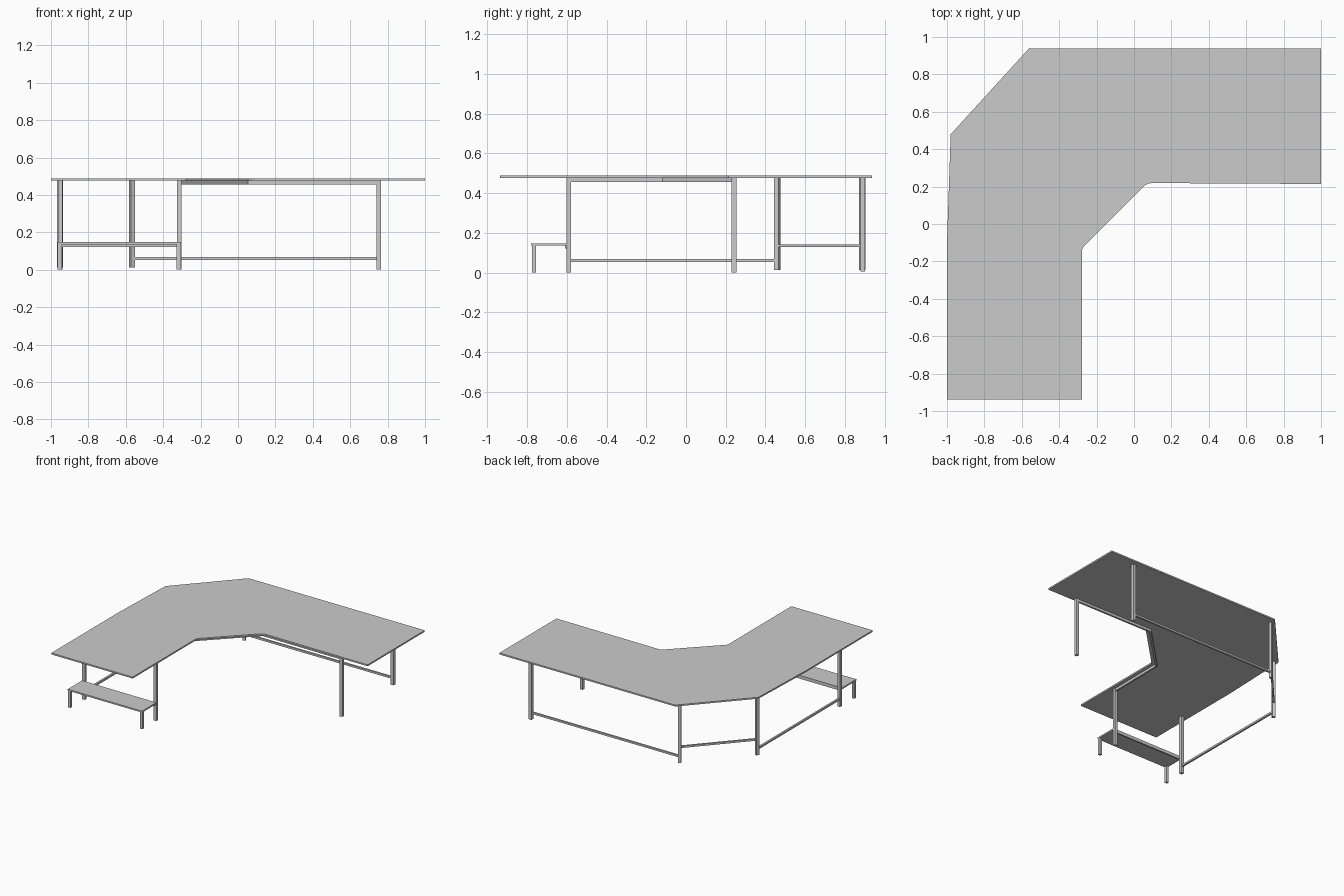
import bpy, bmesh, math
from mathutils import Vector

if "Cube" in bpy.data.objects:
    bpy.data.objects.remove(bpy.data.objects["Cube"])


def prism(name, pts, z0, z1):
    bm = bmesh.new()
    face = bm.faces.new([bm.verts.new((x, y, z0)) for x, y in pts])
    ext = bmesh.ops.extrude_face_region(bm, geom=[face])
    bmesh.ops.translate(bm, vec=(0, 0, z1 - z0),
                        verts=[g for g in ext["geom"] if isinstance(g, bmesh.types.BMVert)])
    bmesh.ops.recalc_face_normals(bm, faces=bm.faces)
    me = bpy.data.meshes.new(name)
    bm.to_mesh(me)
    bm.free()
    ob = bpy.data.objects.new(name, me)
    bpy.context.collection.objects.link(ob)
    return ob


def leg(name, p, z0, z1, size=0.024, angle=0):
    a = math.radians(angle)
    r = size / math.sqrt(2)
    pts = [(p[0] + r * math.cos(a + math.pi * (k + .5) / 2),
            p[1] + r * math.sin(a + math.pi * (k + .5) / 2)) for k in range(4)]
    return prism(name, pts, z0, z1)


def rail(name, p, q, z, w=0.015, h=0.015):
    p, q = Vector(p), Vector(q)
    d = (q - p).normalized()
    n = Vector((-d.y, d.x)) * w / 2
    return prism(name, [p + n, p - n, q - n, q + n], z - h / 2, z + h / 2)


# Angled worktop with a chamfered corner
prism("worktop", [(-0.562, 0.938), (-0.98, 0.48), (-1, -0.1), (-1, -0.938),
                  (-0.278, -0.938), (-0.278, -0.14), (-0.27, -0.122),
                  (0.058, 0.206), (0.075, 0.216), (0.095, 0.219),
                  (1, 0.214), (1, 0.938)], 0.476, 0.488)

# Main legs
A, B = (-0.95, -0.59), (-0.315, -0.59)
C, D = (-0.952, 0.459), (-0.566, 0.888)
E, F = (0.752, 0.89), (0.752, 0.242)
leg("left_front_leg", A, 0, 0.477)
leg("inner_front_leg", B, 0, 0.477)
leg("left_corner_leg", C, 0.012, 0.477, angle=-24)
leg("back_corner_leg", D, 0.012, 0.477, angle=24)
leg("right_back_leg", E, 0.006, 0.477)
leg("right_front_leg", F, 0, 0.477)

# Low stretchers around the outside
rail("left_stretcher", A, C, 0.06)
rail("back_stretcher", D, E, 0.06)
rail("corner_stretcher", C, D, 0.135)

# Support rails under the inner edge
G, H = (-0.31, -0.115), (0.05, 0.245)
rail("inner_left_rail", B, G, 0.466, h=0.02)
rail("inner_diagonal_rail", G, H, 0.466, h=0.02)
rail("inner_right_rail", H, F, 0.466, h=0.02)

# Low side shelf with its legs and rear rail
prism("low_shelf", [(-0.965, -0.78), (-0.305, -0.78), (-0.305, -0.598), (-0.965, -0.598)],
      0.135, 0.147)
rail("shelf_rail", (-0.95, -0.604), (-0.315, -0.604), 0.128, w=0.012)
for side, x in (("left", -0.954), ("right", -0.317)):
    leg(f"shelf_{side}_leg", (x, -0.765), 0, 0.136, size=0.021)
